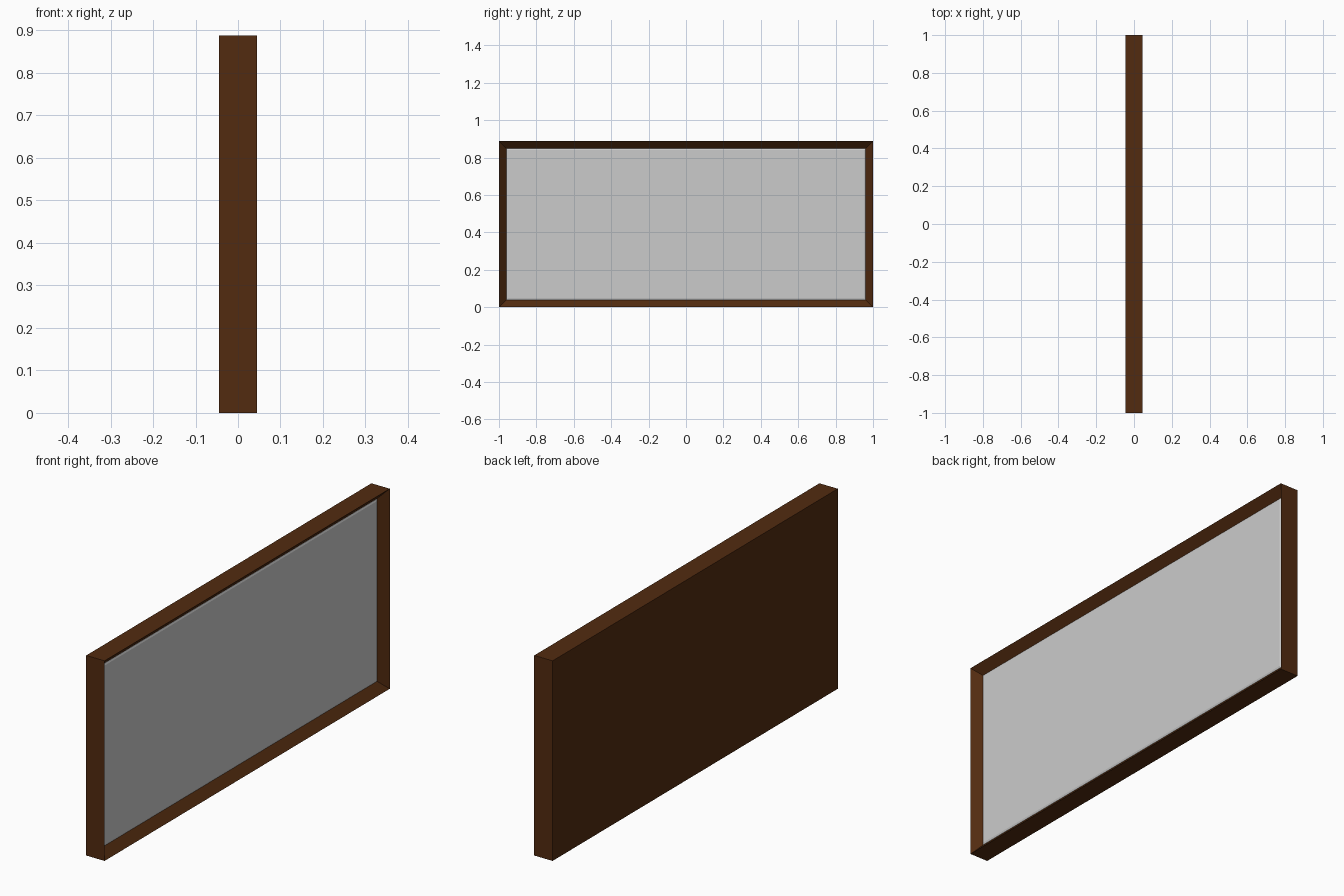
import bpy, bmesh
from mathutils import Matrix

if "Cube" in bpy.data.objects:
    bpy.data.objects.remove(bpy.data.objects["Cube"])

L, H, D = 2.0, 0.888, 0.09      # length (y), height (z), depth (x)
RIM, SINK = 0.039, 0.036        # width and depth of the sloped border


def box(name, size, centre):
    """Box object with one bmesh; returns the object and its open bmesh."""
    bm = bmesh.new()
    bmesh.ops.create_cube(bm, size=1.0, matrix=Matrix.Translation(centre) @ Matrix.Diagonal((*size, 1)))
    mesh = bpy.data.meshes.new(name)
    obj = bpy.data.objects.new(name, mesh)
    bpy.context.collection.objects.link(obj)
    return obj, bm


def recess(bm, width, depth):
    """Inset the +x face and move it along x."""
    face = max(bm.faces, key=lambda f: f.calc_center_median().x)
    bmesh.ops.inset_region(bm, faces=[face], thickness=width, use_even_offset=True)
    bmesh.ops.translate(bm, verts=face.verts, vec=(depth, 0, 0))


def finish(obj, bm):
    bm.normal_update()
    bm.to_mesh(obj.data)
    bm.free()


wood = bpy.data.materials.new("dark_wood")
wood.diffuse_color = (0.085, 0.024, 0.005, 1)
wood.use_nodes = True
wood.node_tree.nodes["Principled BSDF"].inputs["Base Color"].default_value = wood.diffuse_color

# Wooden frame with solid back and border sloping inward
frame, bm = box("frame", (D, L, H), (0, 0, H / 2))
recess(bm, RIM, -SINK)
finish(frame, bm)
frame.data.materials.append(wood)

# Grey pane with a narrow chamfered edge
pane, bm = box("pane", (0.01, L - 2 * RIM, H - 2 * RIM), (D / 2 - SINK - 0.004, 0, H / 2))
recess(bm, 0.008, 0.003)
finish(pane, bm)
